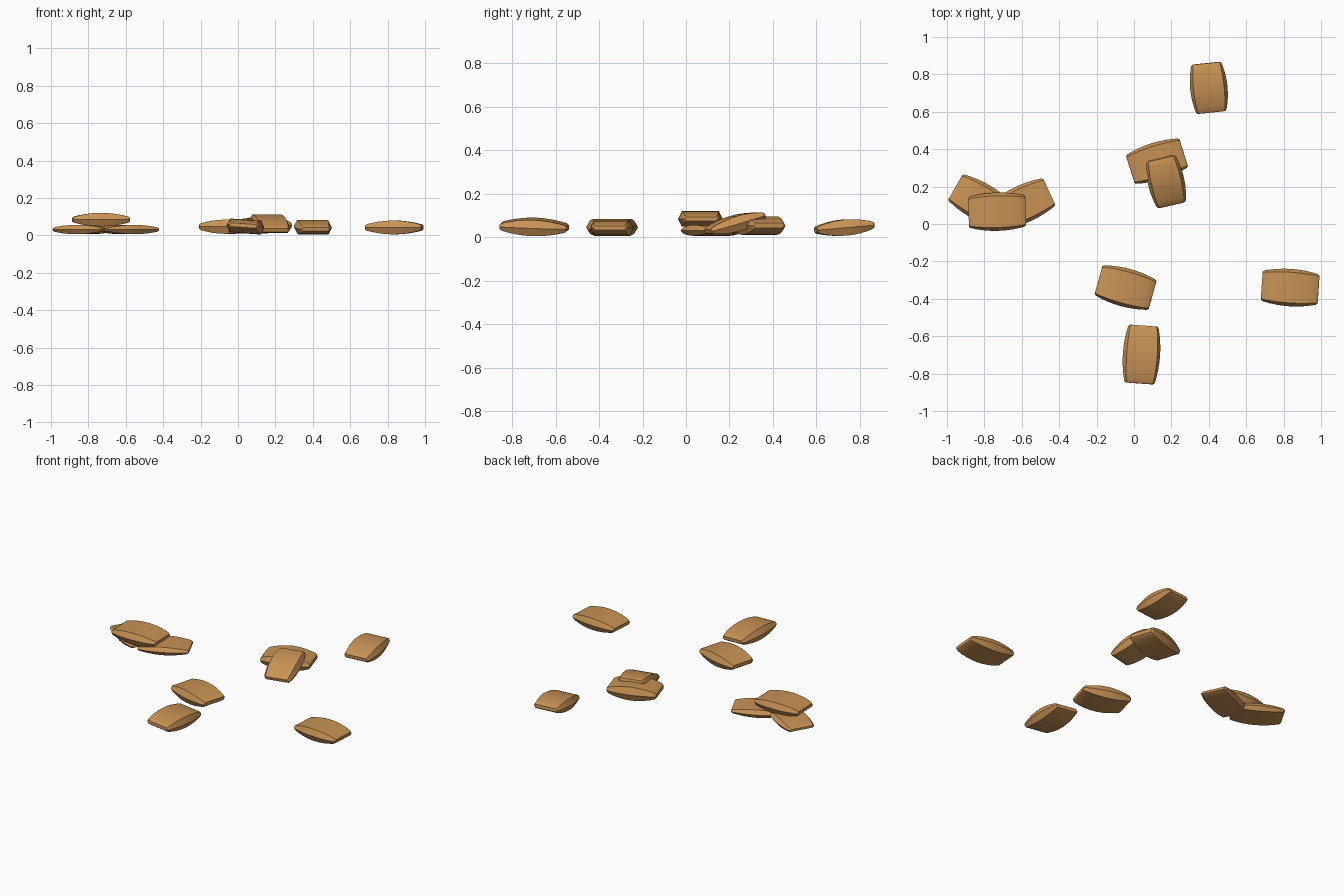
import bpy, bmesh, math
from mathutils import Matrix, Vector

if "Cube" in bpy.data.objects:
    bpy.data.objects.remove(bpy.data.objects["Cube"])

wood = bpy.data.materials.new("wood")
wood.diffuse_color = (0.58, 0.29, 0.09, 1)
wood.use_nodes = True
wood.node_tree.nodes["Principled BSDF"].inputs["Base Color"].default_value = wood.diffuse_color


def chip(name, loc, size, yaw, pitch=0, roll=0):
    """Barrel-shaped wood chip: hexagonal section, swelling towards the middle."""
    L, W, T = size
    bm = bmesh.new()
    rings = []
    for u in (-1, -0.94, -0.75, -0.5, -0.25, 0, 0.25, 0.5, 0.75, 0.94, 1):
        w = W / 2 * (1 - 0.2 * u * u)
        t = T / 2 * (1 - 0.62 * u * u)
        if abs(u) == 1:          # small chamfer on the blunt ends
            w -= 0.005
            t = T / 2 * 0.27
        inset = 0.018 * (1 - 0.5 * u * u)
        section = [(w, 0), (w - inset, t), (inset - w, t),
                   (-w, 0), (inset - w, -t), (w - inset, -t)]
        rings.append([bm.verts.new((u * L / 2, y, z)) for y, z in section])
    for a, b in zip(rings, rings[1:]):
        for i in range(6):
            j = (i + 1) % 6
            bm.faces.new((a[i], a[j], b[j], b[i]))
    bm.faces.new(rings[0])
    bm.faces.new(rings[-1])
    bmesh.ops.recalc_face_normals(bm, faces=bm.faces)
    turn = [Matrix.Rotation(math.radians(a), 4, ax)
            for a, ax in ((yaw, 'Z'), (pitch, 'Y'), (roll, 'X'))]
    bm.transform(Matrix.Translation(Vector(loc)) @ turn[0] @ turn[1] @ turn[2])
    me = bpy.data.meshes.new(name)
    bm.to_mesh(me)
    bm.free()
    me.materials.append(wood)
    ob = bpy.data.objects.new(name, me)
    bpy.context.collection.objects.link(ob)
    bpy.ops.object.select_all(action='DESELECT')
    ob.select_set(True)
    bpy.context.view_layer.objects.active = ob
    bpy.ops.object.shade_smooth_by_angle(angle=math.radians(25))


# Single chips on the ground
chip("chip_right", (0.835, -0.34, 0.042), (0.305, 0.20, 0.074), -4)
chip("chip_middle", (-0.045, -0.34, 0.046), (0.30, 0.205, 0.076), -15.5)
chip("chip_front", (0.04, -0.698, 0.047), (0.31, 0.20, 0.074), 86, 2, 4)
chip("chip_back", (0.40, 0.728, 0.044), (0.265, 0.20, 0.074), 96, -5)

# Leaning pair
chip("chip_pair_lower", (0.123, 0.336, 0.053), (0.30, 0.20, 0.085), 17.5)
chip("chip_pair_leaning", (0.172, 0.226, 0.063), (0.265, 0.195, 0.07), 103, -16)

# Pile of three
chip("chip_pile_left", (-0.825, 0.122, 0.031), (0.30, 0.20, 0.05), -30)
chip("chip_pile_right", (-0.589, 0.109, 0.031), (0.30, 0.20, 0.05), 25)
chip("chip_pile_top", (-0.732, 0.066, 0.084), (0.305, 0.205, 0.072), 1.5)
